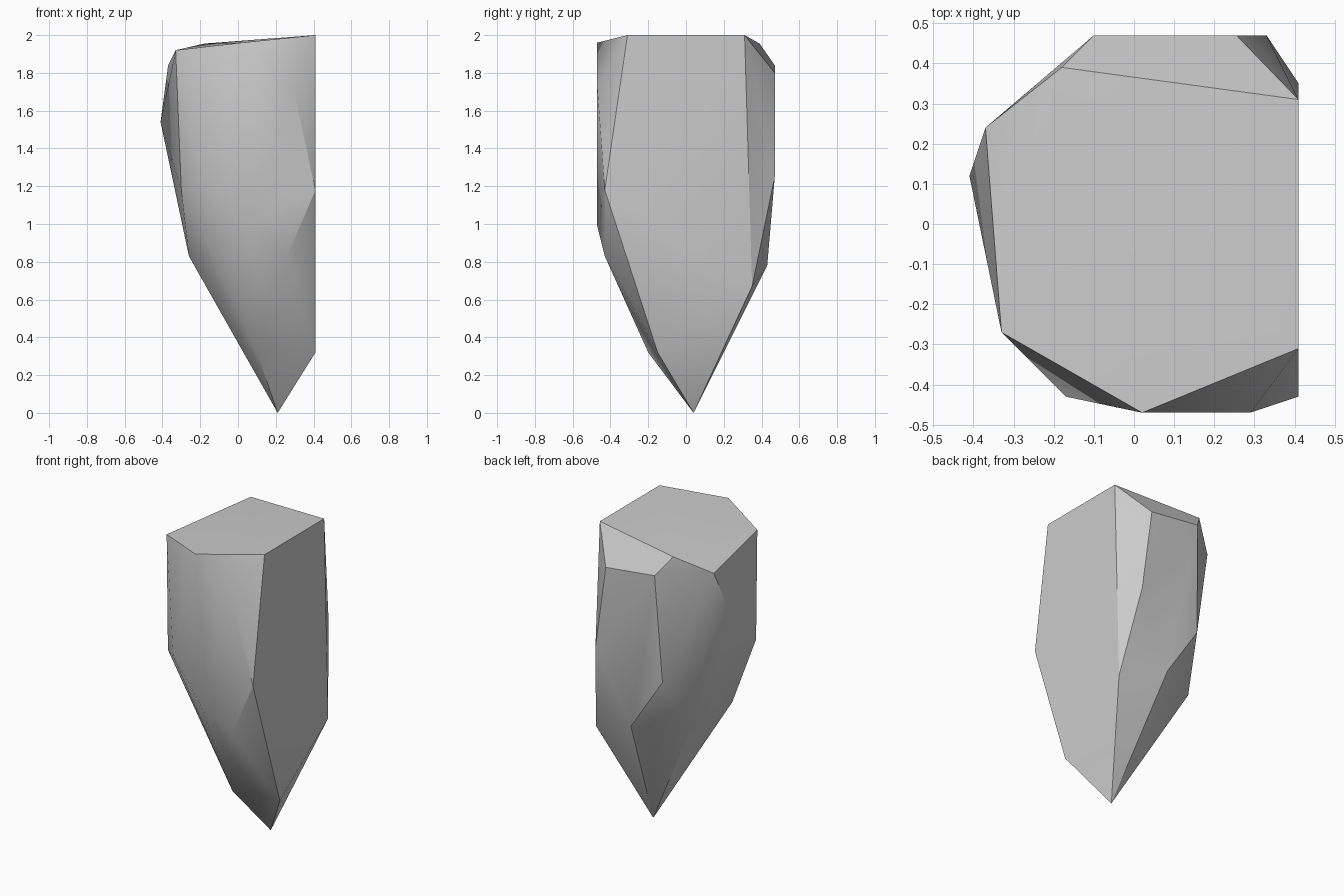
import bpy
import bmesh
from math import radians

# Remove only the default object
default = bpy.data.objects.get("Cube")
if default:
    bpy.data.objects.remove(default, do_unlink=True)


def flat_material(name, colour):
    """One plain colour for both viewport and render."""
    material = bpy.data.materials.new(name)
    material.use_nodes = True
    material.diffuse_color = colour
    shader = material.node_tree.nodes["Principled BSDF"]
    shader.inputs["Base Color"].default_value = colour
    return material


def hull_object(name, corners, material):
    """Wrap a faceted convex shell around a few corner points."""
    bm = bmesh.new()
    for corner in corners:
        bm.verts.new(corner)
    hull = bmesh.ops.convex_hull(bm, input=bm.verts, use_existing_faces=False)
    inside = {item for key in ("geom_interior", "geom_unused")
              for item in hull[key] if isinstance(item, bmesh.types.BMVert)}
    bmesh.ops.delete(bm, geom=list(inside), context="VERTS")
    # Merge the triangles of each flat facet
    bmesh.ops.dissolve_limit(bm, angle_limit=radians(1),
                             verts=bm.verts, edges=bm.edges)
    bmesh.ops.recalc_face_normals(bm, faces=bm.faces)
    mesh = bpy.data.meshes.new(name)
    bm.to_mesh(mesh)
    bm.free()
    mesh.materials.append(material)
    shard = bpy.data.objects.new(name, mesh)
    bpy.context.collection.objects.link(shard)
    return shard


# Extents shared by the flat cleaved sides
side = .41
depth = .47

# Gently sloping cap
cap = [(side, -.31, 2), (side, .31, 2), (-.18, .39, 1.955),
       (-.37, .24, 1.84), (-.33, -.27, 1.92), (.02, -depth, 1.96)]

# Chipped shoulder under the cap
shoulder = [(.255, depth, 1.8), (-.1, depth, 1.84),
            (.29, -depth, 1.73), (-side, .12, 1.54)]

# Widest band of the body
waist = [(side, -.43, 1.18), (.33, depth, 1.25), (-.13, .43, 1.13),
         (-.3, -.3, 1.18), (-.17, -.43, 1.22), (.05, -depth, .99)]

# Lower taper and pointed foot
taper = [(.26, -.43, .83), (-.26, -.11, .83), (-.22, .24, .815),
         (.1, .43, .78), (side, .35, .67),
         (side, -.15, .32), (.1, -.2, .32)]
foot = [(.21, .04, 0)]

stone_grey = flat_material("stone grey", (.6, .6, .6, 1))
rock = hull_object("rock_shard", cap + shoulder + waist + taper + foot, stone_grey)

# Soft shading across shallow facets, crisp main edges
bpy.ops.object.select_all(action="DESELECT")
rock.select_set(True)
bpy.context.view_layer.objects.active = rock
bpy.ops.object.shade_smooth_by_angle(angle=radians(30))
